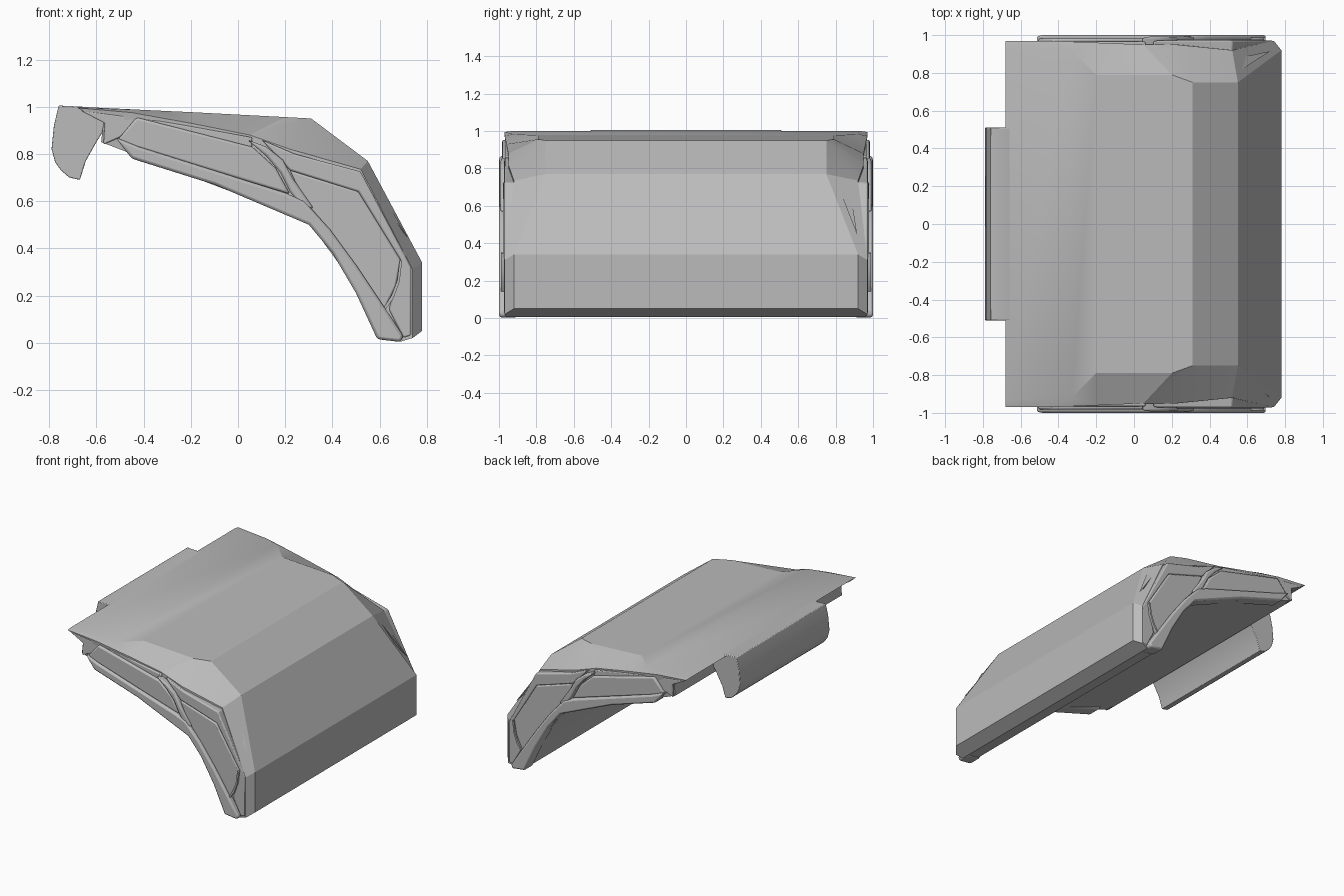
import bpy, bmesh

cube = bpy.data.objects.get("Cube")
if cube:
    bpy.data.objects.remove(cube, do_unlink=True)

grey = bpy.data.materials.new("plain_grey")
grey.use_nodes = True
colour = (0.5, 0.5, 0.5, 1)
grey.diffuse_color = colour
grey.node_tree.nodes["Principled BSDF"].inputs["Base Color"].default_value = colour


def finish(name, bm, bevel=0, segments=2, angle=0.5):
    """Turn a bmesh into a named, coloured object with an optional bevel."""
    bmesh.ops.recalc_face_normals(bm, faces=bm.faces)
    mesh = bpy.data.meshes.new(name)
    bm.to_mesh(mesh)
    bm.free()
    mesh.materials.append(grey)
    obj = bpy.data.objects.new(name, mesh)
    bpy.context.collection.objects.link(obj)
    if bevel:
        mod = obj.modifiers.new("soft_edges", "BEVEL")
        mod.width = bevel
        mod.segments = segments
        mod.limit_method = "ANGLE"
    bpy.ops.object.select_all(action="DESELECT")
    bpy.context.view_layer.objects.active = obj
    obj.select_set(True)
    bpy.ops.object.shade_smooth_by_angle(angle=angle)
    return obj


def prism(name, outline, y0, y1, bevel=0):
    """Extrude an x-z outline between two y depths."""
    bm = bmesh.new()
    rings = [[bm.verts.new((x, y, z)) for x, z in outline] for y in (y0, y1)]
    for ring in rings:
        bm.faces.new(ring)
    for i in range(len(outline)):
        j = (i + 1) % len(outline)
        bm.faces.new((rings[0][i], rings[0][j], rings[1][j], rings[1][i]))
    return finish(name, bm, bevel)


# Main shell: rows of (x, z, half width), joined into a closed loft
crease = [(-.68, 1, .93), (-.33, .983, .92), (-.2, .977, .79), (.2, .956, .79),
          (.31, .95, .75), (.55, .77, .75), (.78, .34, .92), (.78, .05, .92)]
shoulder = [(-.68, .995, .97), (-.45, .975, .97), (-.2, .93, .96), (.05, .88, .95),
            (.22, .82, .95), (.52, .735, .92), (.74, .31, .97), (.74, .02, .97)]
lower = [(-.57, .94, .95), (-.58, .85, .95), (-.45, .8, .95), (.05, .61, .95),
         (.3, .51, .95), (.46, .29, .95), (.6, .02, .96), (.69, .005, .96)]

bm = bmesh.new()
rows = []
for side, group in ((1, (crease, shoulder, lower)), (-1, (lower, shoulder, crease))):
    for row in group:
        rows.append([bm.verts.new((x, side * y, z)) for x, z, y in row])
for r, row in enumerate(rows):
    other = rows[(r + 1) % len(rows)]
    for i in range(len(row) - 1):
        bm.faces.new((row[i], row[i + 1], other[i + 1], other[i]))
for end in (0, -1):
    bm.faces.new([row[end] for row in rows])
finish("main_shell", bm, angle=0.3)

# Downturned lip at the narrow end
lip = [(-.76, 1.005), (-.78, .92), (-.79, .82), (-.775, .765), (-.75, .73),
       (-.715, .7), (-.67, .69), (-.645, .77), (-.6, .85), (-.575, .89),
       (-.565, .94), (-.6, .97), (-.66, 1)]
prism("end_lip", lip, -.51, .51, .004)

# Layered plates on both ends: outline, outer depth, edge softness
plates = {
    "front_panel": ([(-.51, .86), (-.43, .955), (.06, .83), (.16, .74),
                     (.22, .63), (-.44, .83)], .983, .01),
    "lower_rim": ([(-.52, .87), (-.45, .78), (-.1, .67), (.3, .5), (.4, .38),
                   (.5, .21), (.59, .015), (.69, .003), (.7, .03), (.62, .15),
                   (.5, .33), (.39, .48), (.28, .6), (.2, .635), (-.42, .83)], 1, .012),
    "curved_rib": ([(.04, .86), (.12, .83), (.19, .775), (.23, .7), (.32, .57),
                    (.27, .57), (.22, .64), (.18, .72), (.12, .79)], .992, .01),
    "rear_panel": ([(.22, .73), (.51, .64), (.69, .35), (.67, .24), (.62, .14),
                    (.5, .32), (.38, .48), (.28, .6)], .978, .008),
    "shoulder_band": ([(.1, .86), (.24, .8), (.52, .725), (.735, .32), (.735, .03),
                       (.7, .02), (.64, .14), (.69, .35), (.51, .64), (.22, .73)], .972, .008),
    "upper_strip": ([(-.67, .985), (-.33, .94), (.06, .87), (.06, .82), (-.42, .94),
                     (-.5, .87), (-.57, .84), (-.565, .93)], .965, .006),
    "slot_strip": ([(.685, .35), (.695, .345), (.685, .26), (.66, .19), (.625, .14),
                    (.615, .145), (.65, .2), (.675, .265)], .988, 0),
}
for side_name, side in (("near", -1), ("far", 1)):
    for name, (outline, depth, bevel) in plates.items():
        prism(f"{side_name}_{name}", outline, side * .9, side * depth, bevel)

    # Small raised fin on the sloping shoulder
    bm = bmesh.new()
    fin = [bm.verts.new((x, side * y, z)) for x, y, z in
           ((.53, .79, .765), (.72, .915, .445), (.51, .87, .735), (.5, .82, .69))]
    for skip in range(4):
        bm.faces.new([v for i, v in enumerate(fin) if i != skip])
    finish(f"{side_name}_fin", bm)
